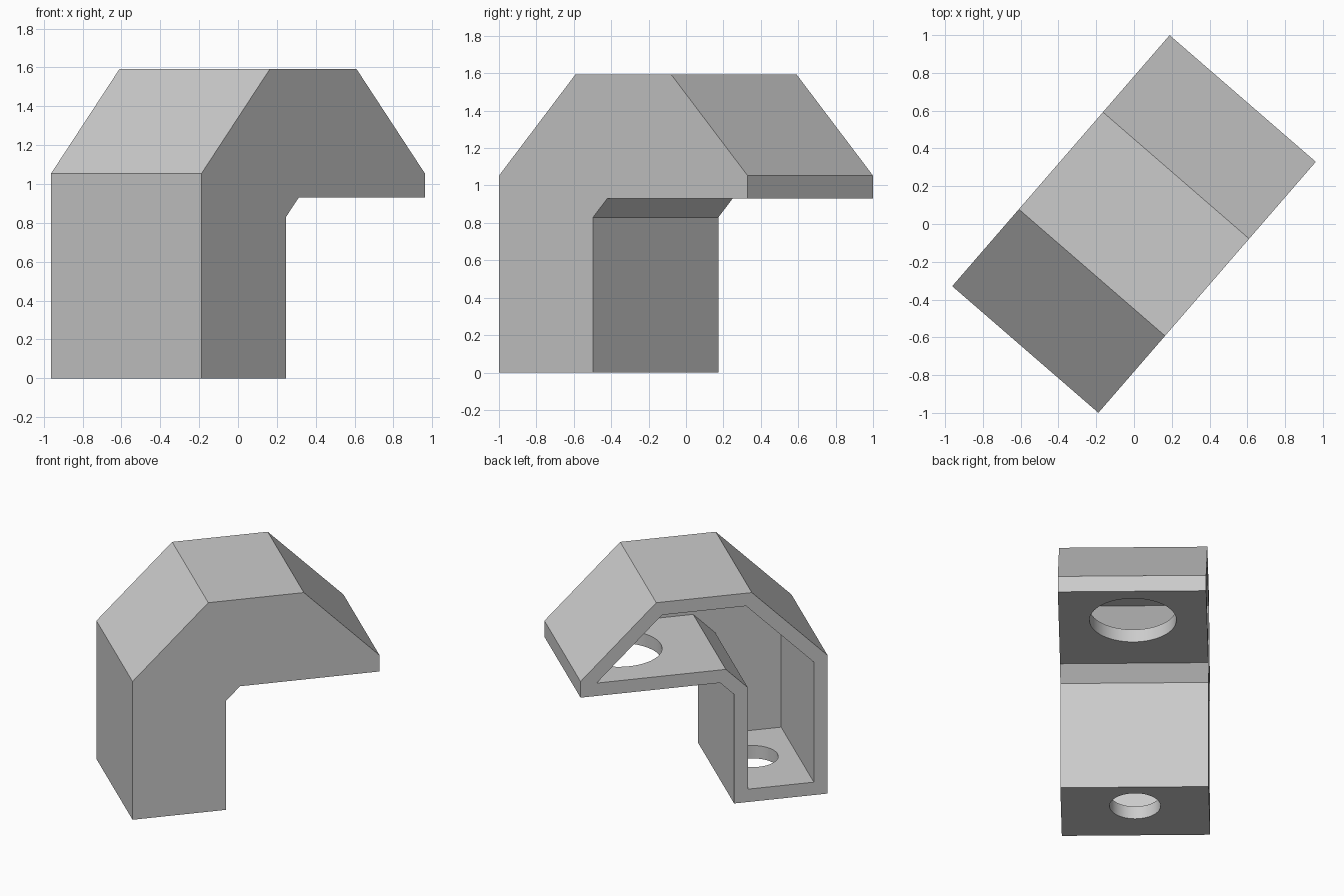
import bpy, bmesh, math

cube = bpy.data.objects.get("Cube")
if cube:
    bpy.data.objects.remove(cube, do_unlink=True)

ANGLE = math.radians(49.1)
HALF_WIDTH = 0.512
WALL = 0.098

grey = bpy.data.materials.new("light_grey")
grey.use_nodes = True
colour = (0.6, 0.6, 0.6, 1)
grey.diffuse_color = colour
grey.node_tree.nodes["Principled BSDF"].inputs["Base Color"].default_value = colour


def prism(name, profile, y0, y1):
    """Extrude a closed (length, height) profile across the width."""
    bm = bmesh.new()
    face = bm.faces.new([bm.verts.new((t, y0, z)) for t, z in profile])
    new = bmesh.ops.extrude_face_region(bm, geom=[face])["geom"]
    bmesh.ops.translate(bm, vec=(0, y1 - y0, 0),
                        verts=[v for v in new if isinstance(v, bmesh.types.BMVert)])
    bmesh.ops.recalc_face_normals(bm, faces=bm.faces)
    return finish(name, bm)


def hole(name, radius, t, z0, z1):
    """Upright round cutter on the centre line."""
    bm = bmesh.new()
    bmesh.ops.create_cone(bm, cap_ends=True, segments=64, radius1=radius,
                          radius2=radius, depth=z1 - z0)
    bmesh.ops.translate(bm, vec=(t, 0, (z0 + z1) / 2), verts=bm.verts)
    return finish(name, bm)


def finish(name, bm):
    mesh = bpy.data.meshes.new(name)
    bm.to_mesh(mesh)
    bm.free()
    mesh.materials.append(grey)
    obj = bpy.data.objects.new(name, mesh)
    bpy.context.collection.objects.link(obj)
    obj.rotation_euler.z = ANGLE
    return obj


# Outer body: leg, chamfered inner corner, overhang and sloped shoulders
outer = [(-0.879, 0), (-0.214, 0), (-0.214, 0.83), (-0.114, 0.93),
         (0.879, 0.93), (0.879, 1.053), (0.34, 1.592), (-0.34, 1.592),
         (-0.879, 1.053)]
housing = prism("housing", outer, -HALF_WIDTH, HALF_WIDTH)

# Cavity, open on one side, with walls of even thickness
inner = [(-0.781, WALL), (-0.312, WALL), (-0.312, 0.871), (-0.155, 1.028),
         (0.765, 1.028), (0.299, 1.494), (-0.299, 1.494), (-0.781, 1.012)]
cutters = [
    prism("cavity_cutter", inner, -HALF_WIDTH + WALL, HALF_WIDTH + 0.1),
    hole("overhang_hole_cutter", 0.3, 0.48, 0.8, 1.06),
    hole("leg_hole_cutter", 0.176, -0.475, -0.1, 0.2),
]

for cutter in cutters:
    mod = housing.modifiers.new(cutter.name, "BOOLEAN")
    mod.operation = "DIFFERENCE"
    mod.solver = "EXACT"
    mod.object = cutter

# Apply the cuts, then remove the cutters
bpy.context.view_layer.update()
graph = bpy.context.evaluated_depsgraph_get()
cut_mesh = bpy.data.meshes.new_from_object(housing.evaluated_get(graph))
housing.modifiers.clear()
housing.data = cut_mesh
for cutter in cutters:
    bpy.data.objects.remove(cutter, do_unlink=True)

# Smooth only the round hole walls
bpy.context.view_layer.objects.active = housing
housing.select_set(True)
bpy.ops.object.shade_smooth_by_angle(angle=math.radians(30))
